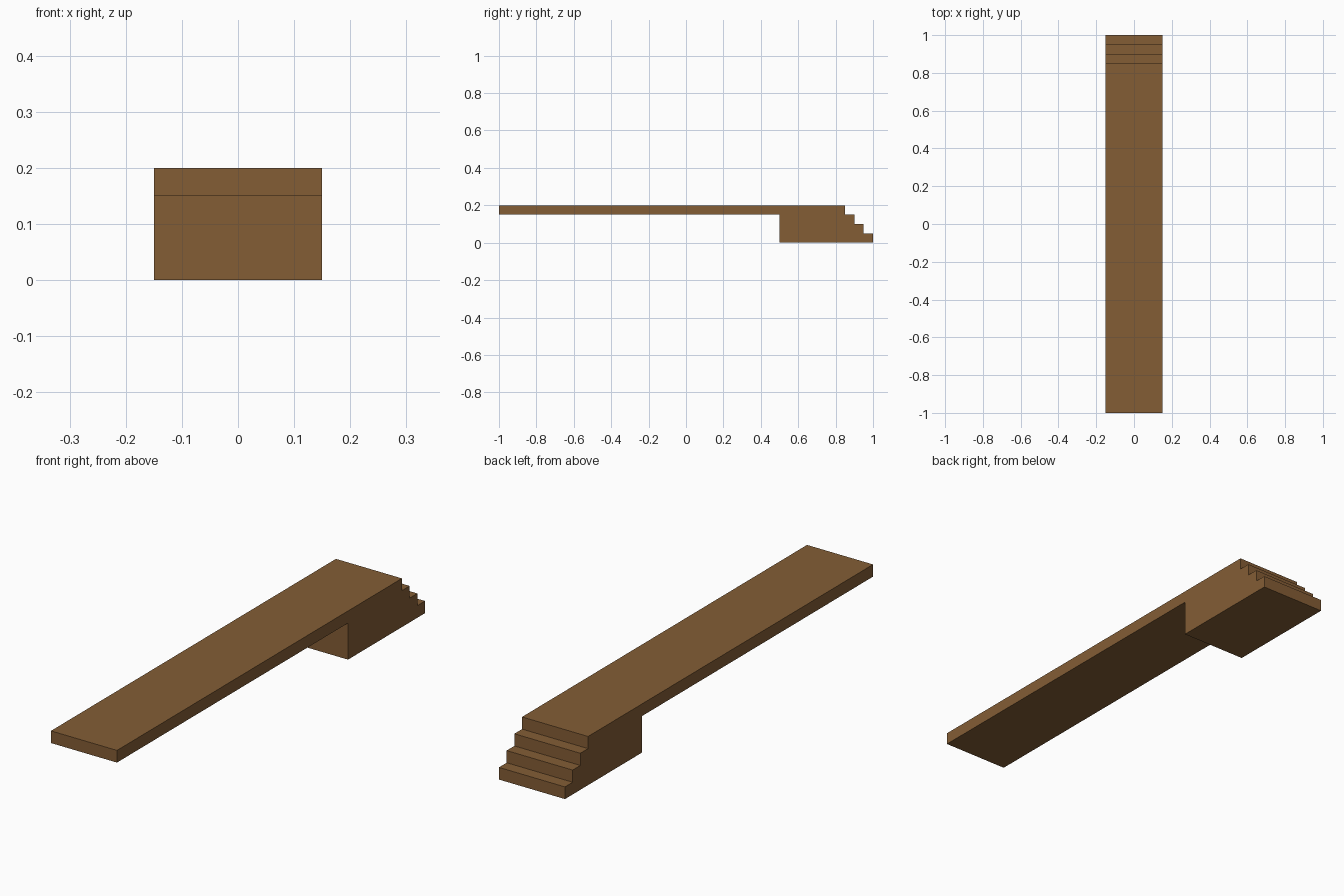
import bpy
import bmesh

cube = bpy.data.objects.get("Cube")
if cube:
    bpy.data.objects.remove(cube, do_unlink=True)

WIDTH = 0.30
HEIGHT = 0.20
STEPS = 4
RISE = HEIGHT / STEPS
TREAD = 0.05

# Brown wood
wood = bpy.data.materials.new("brown wood")
wood.use_nodes = True
colour = (0.23, 0.11, 0.036, 1.0)
wood.diffuse_color = colour
wood.node_tree.nodes["Principled BSDF"].inputs["Base Color"].default_value = colour

# Side profile (y, z): long deck, support block, then stairs climbing at the back
profile = [(-1.0, HEIGHT), (-1.0, HEIGHT - RISE), (0.5, HEIGHT - RISE), (0.5, 0.0)]
for i in range(STEPS):
    y = 1.0 - i * TREAD
    profile += [(y, i * RISE), (y, (i + 1) * RISE)]

# Extrude the profile across the width
bm = bmesh.new()
side = bm.faces.new([bm.verts.new((-WIDTH / 2, y, z)) for y, z in profile])
result = bmesh.ops.extrude_face_region(bm, geom=[side], use_keep_orig=True)
moved = [v for v in result["geom"] if isinstance(v, bmesh.types.BMVert)]
bmesh.ops.translate(bm, verts=moved, vec=(WIDTH, 0, 0))
bmesh.ops.recalc_face_normals(bm, faces=bm.faces)

mesh = bpy.data.meshes.new("dock_with_steps")
bm.to_mesh(mesh)
bm.free()
mesh.materials.append(wood)
dock = bpy.data.objects.new("dock_with_steps", mesh)
bpy.context.collection.objects.link(dock)
